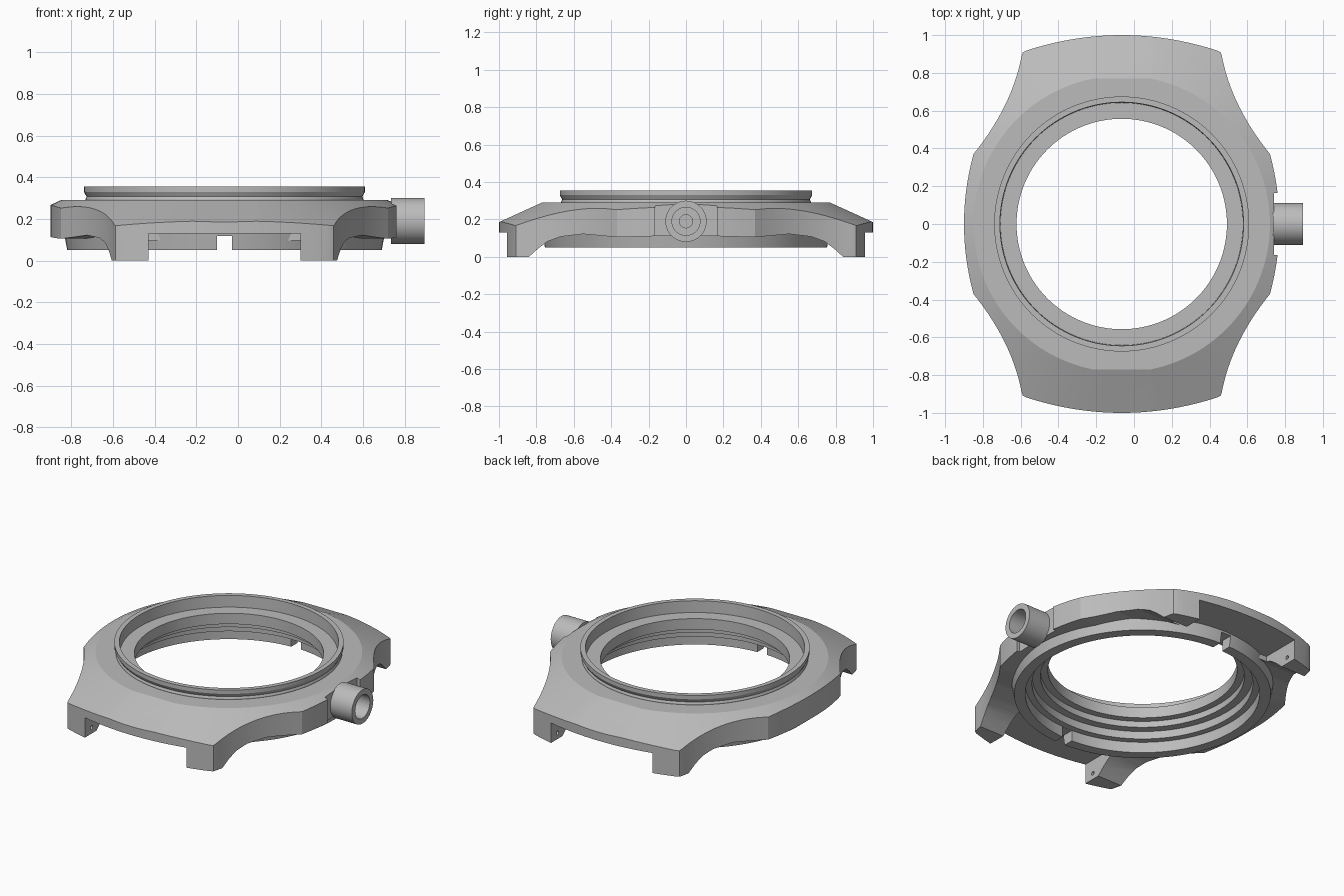
import bpy, bmesh, math
from mathutils import Matrix, Vector

CX = -0.065      # centre of the round opening
SEG = 128

if "Cube" in bpy.data.objects:
    bpy.data.objects.remove(bpy.data.objects["Cube"], do_unlink=True)

steel = bpy.data.materials.new("brushed_grey")
steel.use_nodes = True
grey = (0.5, 0.5, 0.5, 1)
steel.diffuse_color = grey
steel.node_tree.nodes["Principled BSDF"].inputs["Base Color"].default_value = grey


def finish(name, bm):
    bmesh.ops.recalc_face_normals(bm, faces=bm.faces)
    mesh = bpy.data.meshes.new(name)
    bm.to_mesh(mesh)
    bm.free()
    mesh.materials.append(steel)
    ob = bpy.data.objects.new(name, mesh)
    bpy.context.collection.objects.link(ob)
    return ob


def lathe(name, profile, closed=True, matrix=Matrix()):
    """Spin (radius, height) points around z."""
    bm = bmesh.new()
    vs = [bm.verts.new((r, 0, z)) for r, z in profile]
    pairs = list(zip(vs, vs[1:])) + ([(vs[-1], vs[0])] if closed else [])
    edges = [bm.edges.new(p) for p in pairs]
    bmesh.ops.spin(bm, geom=vs + edges, cent=(0, 0, 0), axis=(0, 0, 1),
                   angle=math.tau, steps=SEG, use_merge=False)
    bmesh.ops.remove_doubles(bm, verts=bm.verts, dist=1e-4)
    bm.transform(matrix)
    return finish(name, bm)


def prism(name, points, direction):
    """Extrude a closed polygon along a direction."""
    bm = bmesh.new()
    face = bm.faces.new([bm.verts.new(p) for p in points])
    out = bmesh.ops.extrude_face_region(bm, geom=[face], use_keep_orig=True)
    moved = [g for g in out["geom"] if isinstance(g, bmesh.types.BMVert)]
    bmesh.ops.translate(bm, verts=moved, vec=direction)
    return finish(name, bm)


def box(name, lo, hi):
    lo, hi = Vector(lo), Vector(hi)
    bm = bmesh.new()
    bmesh.ops.create_cube(bm, size=1)
    bm.transform(Matrix.Translation((lo + hi) / 2) @ Matrix.Diagonal((*(hi - lo), 1)))
    return finish(name, bm)


def carve(target, cutter, operation="DIFFERENCE"):
    mod = target.modifiers.new("carve", "BOOLEAN")
    mod.operation, mod.object, mod.solver = operation, cutter, "EXACT"
    bpy.context.view_layer.objects.active = target
    bpy.ops.object.modifier_apply(modifier=mod.name)
    bpy.data.objects.remove(cutter, do_unlink=True)


# Case outline, one quarter: end arc, rounded corner, concave lug side, bowed flank
quarter = [(x, 1 - 0.09 * (x / 0.53) ** 2) for x in (i * 0.505 / 10 for i in range(11))]
quarter.append((0.524, 0.909))
a, b, c = Vector((0.53, 0.89)), Vector((0.58, 0.625)), Vector((0.785, 0.37))
for i in range(17):
    t = i / 16
    quarter.append(tuple(a * (1 - t) ** 2 + b * 2 * t * (1 - t) + c * t * t))
for i in range(1, 9):
    y = 0.37 * (1 - i / 8)
    quarter.append((0.835 - 0.05 * (y / 0.37) ** 2, y))
half = quarter + [(x, -y) for x, y in quarter[-2::-1]]
outline = half + [(-x, y) for x, y in half[-2:0:-1]]
case = prism("case_body", [(x, y, -0.05) for x, y in outline], (0, 0, 0.45))

# Side profile: flat top, sloped ends, lugs reaching the floor
side = [(0, 0.29), (0.77, 0.29), (1.03, 0.172), (1.03, 0), (0.84, 0), (0.79, 0.045),
        (0.74, 0.082), (0.67, 0.108), (0.55, 0.122), (0.37, 0.105), (0, 0.115)]
loop = side + [(-y, z) for y, z in side[-2:0:-1]]
carve(case, prism("side_cutter", [(-1, y, z) for y, z in loop], (2, 0, 0)), "INTERSECT")

# Conical shoulder around the flat top
carve(case, lathe("shoulder_cutter", [(0, 0.375), (0.6, 0.375), (1.3, 0.053),
                                      (1.3, -0.1), (0, -0.1)], closed=False), "INTERSECT")

# Round bore for the inner ring
carve(case, lathe("bore_cutter", [(0, -0.1), (0.73, -0.1), (0.73, 0.125),
                                  (0.66, 0.125), (0.66, 0.5), (0, 0.5)], closed=False))

# Gap between each pair of lugs, and pin holes in their inner faces
for s in (-1, 1):
    y0, y1 = sorted((s * 0.7, s * 1.1))
    carve(case, box("strap_cutter", (-0.365, y0, -0.1), (0.365, y1, 0.13)))
    pin = Matrix.Translation((-0.39, s * 0.89, 0.04)) @ Matrix.Rotation(math.pi / 2, 4, "Y")
    carve(case, lathe("pin_cutter", [(0, 0), (0.012, 0), (0.012, 0.78), (0, 0.78)],
                      closed=False, matrix=pin))

# Flat pocket behind the crown
carve(case, box("pocket_cutter", (0.74 - CX, -0.165, -0.1), (1.2, 0.165, 0.5)))

# Bezel, glass seat, stepped bore and rear rim as one turned ring
ring = lathe("bezel_and_rear_rim", [
    (0.755, 0.05), (0.77, 0.13), (0.667, 0.13), (0.667, 0.295), (0.662, 0.307),
    (0.675, 0.33), (0.675, 0.355), (0.645, 0.355), (0.642, 0.28), (0.557, 0.28),
    (0.557, 0.21), (0.6, 0.21), (0.6, 0.17), (0.65, 0.17), (0.65, 0.12),
    (0.69, 0.12), (0.69, 0.05)])
carve(ring, box("notch_cutter", (-0.035, -0.9, 0), (0.035, 0.9, 0.119)))

# Hollow crown on the left flank, turned about x
crown = lathe("crown", [
    (0, 0.735), (0.11, 0.735), (0.11, 0.895), (0.075, 0.895), (0.075, 0.79),
    (0.035, 0.79), (0.035, 0.76), (0, 0.76)], closed=False,
    matrix=Matrix.Translation((0, 0, 0.19)) @ Matrix.Rotation(math.pi / 2, 4, "Y"))

for ob in (case, ring):
    ob.location.x = CX
for ob in (case, ring, crown):
    bpy.ops.object.select_all(action="DESELECT")
    ob.select_set(True)
    bpy.context.view_layer.objects.active = ob
    bpy.ops.object.shade_smooth_by_angle(angle=math.radians(18))
